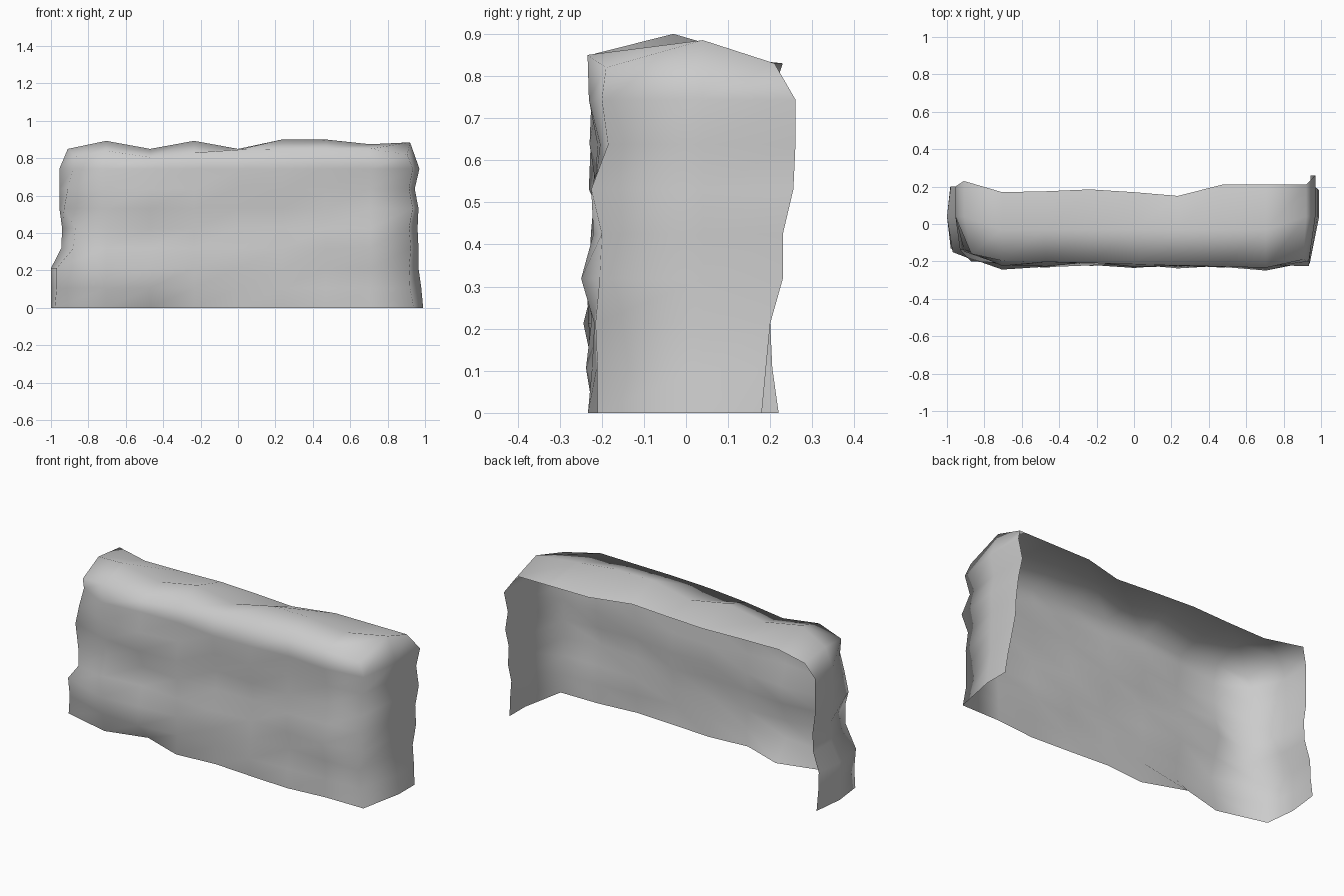
import bpy, bmesh, math

if "Cube" in bpy.data.objects:
    bpy.data.objects.remove(bpy.data.objects["Cube"])

NX, NZ = 8, 8
# side outlines from bottom to top
left_x = [-1.0, -1.0, -1.0, -.945, -.94, -.955, -.955, -.955, -.91]
right_x = [.99, .98, .965, .965, .96, .965, .945, .97, .92]
left_back = [.22, .205, .2, .2, .2, .2, .2, .2, .21]
right_back = [.18, .19, .2, .23, .23, .255, .26, .26, .22]
# front corners from bottom to top
left_corner_x = [-.98, -.97, -.97, -.88, -.87, -.93, -.91, -.88, -.87]
left_corner_y = [-.13, -.135, -.15, -.185, -.2, -.14, -.135, -.135, -.16]
right_corner_x = [.94, .92, .915, .925, .915, .935, .915, .935, .905]
right_corner_y = [-.21, -.21, -.215, -.205, -.2, -.225, -.185, -.2, -.19]
# outlines along the width
ridge_z = [.85, .893, .85, .893, .85, .9, .9, .875, .885]
back_y = [.23, .17, .175, .185, .17, .15, .21, .21, .21]
front_z = [.81, .84, .805, .83, .845, .85, .85, .85, .82]
# average front depth per row, left half and right half
row_left = [-.215, -.22, -.23, -.21, -.19, -.22, -.215, -.21, -.2]
row_right = [-.22, -.225, -.215, -.235, -.215, -.205, -.215, -.225, -.205]


def pos(i, j, k):
    """Point on the rocky shell: i across, j front to back, k upward."""
    t = i / NX
    z = .85 * k / NZ
    x = -.94 + 1.88 * t
    if j == 0:
        s = min(1, max(0, 2 * t - .5))
        y = row_left[k] * (1 - s) + row_right[k] * s
        y += .014 * math.sin(1.9 * i + 1.3 * k)
        if i == 2 and k == 0:
            y = -.14
        if k == NZ:
            y, z = -.19 - .05 * t, front_z[i]
        if i == 0:
            x, y = left_corner_x[k], left_corner_y[k]
        if i == NX:
            x, y = right_corner_x[k], right_corner_y[k]
    else:
        if i == 0:
            x = left_x[k] * (.98 if j == 2 and k < 3 else 1)
        if i == NX:
            x = right_x[k]
        if j == 1:
            y = .04 if i in (0, NX) else -.03
            if k == NZ:
                z = ridge_z[i]
        else:
            y = left_back[k] if i == 0 else right_back[k]
            if k == NZ:
                y, z = back_y[i], .83
    return x, y, z


bm = bmesh.new()
verts = {}


def v(*key):
    if key not in verts:
        verts[key] = bm.verts.new(pos(*key))
    return verts[key]


# front wall
for i in range(NX):
    for k in range(NZ):
        bm.faces.new([v(i, 0, k), v(i + 1, 0, k), v(i + 1, 0, k + 1), v(i, 0, k + 1)])
# top
for i in range(NX):
    for j in range(2):
        bm.faces.new([v(i, j, NZ), v(i + 1, j, NZ), v(i + 1, j + 1, NZ), v(i, j + 1, NZ)])
# both end walls; back and bottom stay open
for i in (0, NX):
    for j in range(2):
        for k in range(NZ):
            f = [v(i, j, k), v(i, j + 1, k), v(i, j + 1, k + 1), v(i, j, k + 1)]
            bm.faces.new(f if i else f[::-1])

for f in bm.faces:
    f.smooth = True
mesh = bpy.data.meshes.new("rock_wall")
bm.to_mesh(mesh)
bm.free()
wall = bpy.data.objects.new("rock_wall", mesh)
bpy.context.collection.objects.link(wall)
